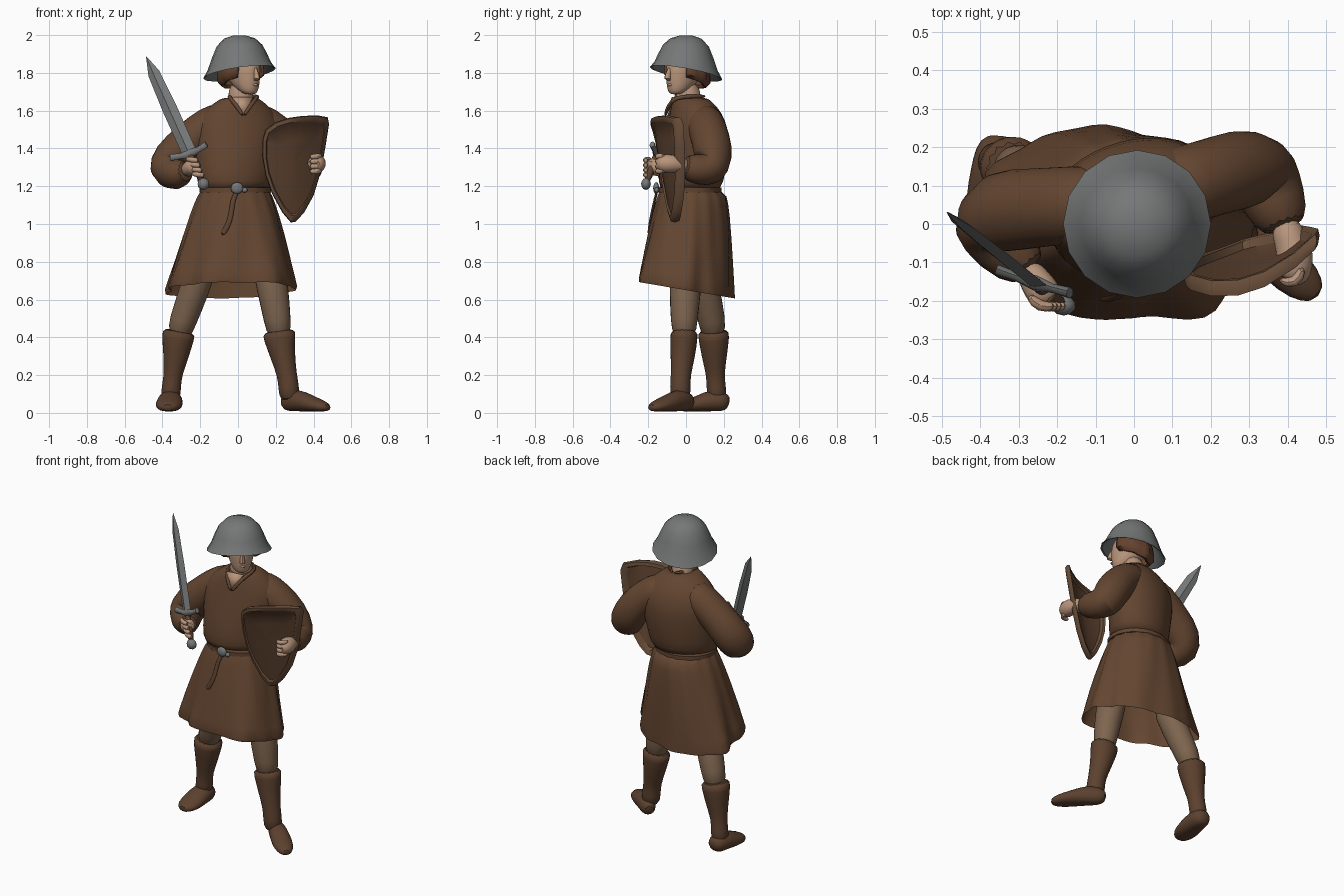
import bpy, bmesh, math
from math import sin, cos, pi, radians
from mathutils import Vector, Matrix

cube = bpy.data.objects.get("Cube")
if cube:
    bpy.data.objects.remove(cube, do_unlink=True)


def material(name, color):
    m = bpy.data.materials.new(name)
    m.use_nodes = True
    m.diffuse_color = (*color, 1)
    node = next(n for n in m.node_tree.nodes if n.type == "BSDF_PRINCIPLED")
    node.inputs["Base Color"].default_value = (*color, 1)
    node.inputs["Roughness"].default_value = 0.8
    return m


CLOTH = material("brown cloth", (0.125, 0.06, 0.03))
LEATHER = material("dark leather", (0.108, 0.053, 0.028))
RIM = material("worn rim", (0.145, 0.078, 0.043))
SKIN = material("skin", (0.48, 0.3, 0.2))
HOSE = material("tan hose", (0.21, 0.13, 0.078))
STEEL = material("steel", (0.18, 0.185, 0.185))
HAIR = material("brown hair", (0.13, 0.055, 0.028))


def finish(name, bm, mats, subdiv=0, angle=50):
    bmesh.ops.recalc_face_normals(bm, faces=bm.faces)
    me = bpy.data.meshes.new(name)
    bm.to_mesh(me)
    bm.free()
    for m in mats:
        me.materials.append(m)
    me.polygons.foreach_set("use_smooth", [True] * len(me.polygons))
    me.set_sharp_from_angle(angle=radians(angle))
    ob = bpy.data.objects.new(name, me)
    bpy.context.collection.objects.link(ob)
    if subdiv:
        mod = ob.modifiers.new("smooth", "SUBSURF")
        mod.levels = mod.render_levels = subdiv
    return ob


def skin_rings(name, rings, mats, caps=(True, True), closed=True, subdiv=0, angle=50, rule=None):
    """Join rings of points into a surface; rule picks a material per band."""
    bm = bmesh.new()
    vs = [[bm.verts.new(p) for p in r] for r in rings]
    n = len(rings[0])
    for k in range(len(vs) - 1):
        for i in range(n if closed else n - 1):
            j = (i + 1) % n
            f = bm.faces.new((vs[k][i], vs[k][j], vs[k + 1][j], vs[k + 1][i]))
            f.material_index = rule(k) if rule else 0
    for use, ring in zip(caps, (vs[0], vs[-1])):
        if use:
            bm.faces.new(ring)
    return finish(name, bm, mats, subdiv, angle)


def ellipse(z, cx, cy, rx, ry, n, skew=0):
    return [Vector((cx + rx * cos(a), cy + ry * sin(a) + skew * rx * cos(a), z))
            for a in (2 * pi * i / n for i in range(n))]


def tube(name, pts, mat, n=10, ref=(1, 0, 0), subdiv=1, floor=None, angle=60):
    """Sweep an elliptical section; each point is x, y, z, radius[, second radius]."""
    c = [Vector(p[:3]) for p in pts]
    grow = 1.05 if subdiv else 1
    rings = []
    for k, p in enumerate(pts):
        t = (c[min(k + 1, len(c) - 1)] - c[max(k - 1, 0)]).normalized()
        u = Vector(ref)
        u = (u - t * u.dot(t)).normalized()
        v = t.cross(u)
        ring = [c[k] + grow * (u * p[3] * cos(a) + v * p[-1] * sin(a))
                for a in (2 * pi * i / n for i in range(n))]
        if floor is not None:
            for q in ring:
                q.z = max(q.z, floor)
        rings.append(ring)
    return skin_rings(name, rings, [mat], subdiv=subdiv, angle=angle)


def ball(name, center, size, mat):
    bm = bmesh.new()
    bmesh.ops.create_icosphere(bm, subdivisions=2, radius=1)
    bmesh.ops.transform(bm, verts=bm.verts,
                        matrix=Matrix.Translation(center) @ Matrix.Diagonal((*size, 1)))
    return finish(name, bm, [mat])


# Tunic top, bloused over the belt
torso = [(1.17, -.015, .02, .175, .155), (1.215, -.015, .025, .208, .172), (1.33, -.01, .04, .215, .178),
         (1.46, 0, .058, .24, .17), (1.55, 0, .058, .225, .15), (1.615, .005, .045, .17, .125),
         (1.655, .01, .03, .115, .098), (1.67, .01, .025, .095, .085)]
skin_rings("tunic_top", [ellipse(*r, 20, .15) for r in torso], [CLOTH], subdiv=1)

# Skirt: swung along one diagonal, fuller at the back, folds deepen toward a tilted hem
skirt = []
for t in (0, .06, .14, .25, .45, .65, .85, .96, 1):
    flare = t ** .75 if t < .97 else .94
    ring = []
    for i in range(64):
        a = 2 * pi * i / 64
        back = sin(a) > 0
        fold = 1 + .05 * t * sin(7 * a + 2 * t) + .025 * t * sin(12 * a + 1) + .02 * sin(16 * a) * (1 - t)
        swing = 1 + t * (.065 - .09 * sin(2 * a)) * abs(sin(2 * a))
        depth = .155 + (.09 * t ** .3 if back else .095 * flare)
        x = -.015 - .025 * t + (.175 + .16 * flare) * fold * swing * cos(a)
        y = .02 - .02 * t + depth * (1 + (fold - 1) * .7) * swing * sin(a)
        ring.append((x, y, 1.18 - t * (.53 + .17 * y)))
    skirt.append(ring)
skin_rings("tunic_skirt", skirt, [CLOTH], caps=(True, False))

# Belt, buckle and hanging strap
belt = [(1.165, .175, .155), (1.168, .19, .167), (1.192, .19, .167), (1.197, .175, .155)]
skin_rings("belt", [ellipse(z, -.015, .02, rx, ry, 28) for z, rx, ry in belt], [CLOTH])
ball("buckle", (-.005, -.158, 1.19), (.034, .016, .032), STEEL)
ball("buckle_pin", (.035, -.155, 1.18), (.016, .012, .014), STEEL)
tube("belt_strap", [(0, -.152, 1.18, .014, .008), (-.03, -.165, 1.13, .015, .008), (-.035, -.185, 1.04, .015, .008),
                    (-.06, -.195, .98, .016, .008), (-.085, -.198, .94, .018, .008)], LEATHER, n=6)

# Neck opening and collar
tube("neck", [(.01, .03, 1.56, .07), (.012, .015, 1.65, .066), (.02, .0, 1.76, .064)], SKIN, n=12)
bm = bmesh.new()
vs = [bm.verts.new(p) for p in [(-.03, -.075, 1.672), (.08, -.06, 1.672), (.03, -.112, 1.58)]]
bm.faces.new(vs)
opening = finish("neck_opening", bm, [SKIN])
opening.modifiers.new("thickness", "SOLIDIFY").thickness = .009
for side, x in (("right", -.045), ("left", .1)):
    tube(side + "_collar", [(.03, -.112, 1.57, .011), ((x + .03) / 2, -.094, 1.625, .013),
                            (x, -.058, 1.672, .013), (x * 1.1, .03, 1.676, .012),
                            (.02, .11, 1.676, .012)], CLOTH, n=6)

# Head, turned toward the shield side
TURN = Matrix.Translation((.018, 0, 0)) @ Matrix.Rotation(radians(40), 4, "Z")
head = [(1.685, 0, -.075, .028, .025), (1.705, 0, -.058, .052, .055), (1.745, 0, -.03, .07, .09),
        (1.79, 0, -.015, .08, .108), (1.84, 0, -.01, .084, .112), (1.9, 0, 0, .075, .095)]
skin_rings("head", [[TURN @ p for p in ellipse(*r, 16)] for r in head], [SKIN], subdiv=1)
nose = [(1.825, -.112, .009, .012), (1.785, -.124, .014, .02), (1.77, -.128, .016, .018), (1.76, -.115, .012, .012)]
skin_rings("nose", [[TURN @ p for p in ellipse(z, 0, y, rx, ry, 8)] for z, y, rx, ry in nose], [SKIN])
ball("lips", TURN @ Vector((0, -.107, 1.737)), (.02, .016, .008), SKIN)

# Hair wraps the back and sides, open at the face
hair = []
for z, r in ((1.72, .085), (1.715, .1), (1.74, .122), (1.78, .122), (1.82, .117), (1.89, .1)):
    ring = []
    for i in range(19):
        a = radians(-42 + 264 * i / 18)
        lift = max(0, .06 - .35 * (sin(a) + .67) * .1) * (1.9 - z) / .18
        wave = 1 + .05 * sin(i * 2.1)
        ring.append(TURN @ Vector((r * wave * cos(a), .005 + r * wave * sin(a), z + lift)))
    hair.append(ring)
hair_ob = skin_rings("hair", hair, [HAIR], caps=(False, False), closed=False)
hair_ob.modifiers.new("thickness", "SOLIDIFY").thickness = .015

# Flared helmet, rim tilted up at the face
helmet = []
for r, z in ((.09, 1.92), (.14, 1.86), (.182, 1.8), (.192, 1.797), (.168, 1.835), (.146, 1.89),
             (.122, 1.943), (.083, 1.982), (.03, 1.999)):
    k = (2 - z) / .2
    helmet.append([(.008 + p.x, p.y, z + k * (.14 * p.x - .17 * p.y)) for p in ellipse(z, 0, 0, r, r, 16)])
skin_rings("helmet", helmet, [STEEL], angle=40)

# Sleeves
tube("right_sleeve", [(-.06, .05, 1.555, .1), (-.15, .05, 1.525, .1), (-.25, .042, 1.445, .1), (-.352, .035, 1.345, .11),
                      (-.38, .005, 1.28, .103), (-.335, -.065, 1.255, .085), (-.262, -.128, 1.285, .057)], CLOTH, 14)
tube("left_sleeve", [(.06, .085, 1.555, .1), (.15, .105, 1.525, .1), (.235, .132, 1.45, .1), (.305, .148, 1.35, .104),
                     (.33, .135, 1.285, .1), (.365, .06, 1.285, .082), (.395, -.02, 1.31, .062)], CLOTH, 14)

# Hands with curled fingers
tube("right_hand", [(-.28, -.11, 1.28, .036), (-.255, -.15, 1.295, .042), (-.235, -.18, 1.305, .047),
                    (-.215, -.2, 1.305, .036)], SKIN, ref=(0, 0, 1))
tube("left_hand", [(.39, .01, 1.31, .04), (.405, -.04, 1.315, .042), (.42, -.08, 1.32, .05),
                   (.415, -.125, 1.32, .05), (.4, -.15, 1.32, .035)], SKIN)
for i in range(4):
    d = i * .026
    tube("right_finger", [(-.275 + d * .4, -.185, 1.345 - d, .015), (-.245 + d * .4, -.218, 1.34 - d, .017),
                          (-.205 + d * .4, -.213, 1.335 - d, .015)], SKIN, n=6, ref=(0, 0, 1))
    tube("left_finger", [(.44, -.11, 1.36 - d, .017), (.42, -.16, 1.358 - d, .017),
                         (.375, -.145, 1.355 - d, .014)], SKIN, n=6, ref=(0, 0, 1))

# Sword
TIP, POMMEL = Vector((-.485, .03, 1.885)), Vector((-.183, -.212, 1.212))
AXIS = TIP - POMMEL
GUARD = Vector((.095, -.03, .035))


def along(f, *r):
    return (*(POMMEL + AXIS * f), *r)


tube("blade", [along(.25, .04, .015), along(.6, .041, .014), along(.87, .033, .011), along(1, .002, .002)],
     STEEL, n=4, ref=GUARD, subdiv=0, angle=20)
tube("grip", [along(0, .018), along(.12, .022), along(.25, .02)], LEATHER, n=8)
mid = POMMEL + AXIS * .24
tube("cross_guard", [(*(mid + GUARD * s + AXIS * .02 * s * s), w, w * .8) for s, w in
                     ((-1, .018), (-.5, .015), (0, .026), (.5, .015), (1, .018))], STEEL, n=6, ref=AXIS, subdiv=0)
ball("pommel", POMMEL, (.032, .026, .032), STEEL)

# Shield: panel curved side to side and leaning forward, with raised rim
outline = [(.145, 1.5), (.2, 1.54), (.27, 1.562), (.34, 1.572), (.42, 1.575), (.475, 1.565), (.482, 1.53),
           (.465, 1.42), (.44, 1.28), (.4, 1.15), (.35, 1.06), (.305, 1.012), (.28, 1.008), (.235, 1.06),
           (.18, 1.16), (.145, 1.26), (.128, 1.36), (.13, 1.45)]
bands = [(.02, 0), (.5, 0), (.86, 0), (.89, -.02), (.98, -.02), (1, 0), (.98, .02), (.89, .022),
         (.86, .012), (.5, .012), (.02, .012)]
rings = []
for s, out in bands:
    ring = []
    for px, pz in outline:
        x, z = .3 + s * (px - .3), 1.33 + s * (pz - 1.33)
        ring.append((x, -.16 + .33 * (x - .3) + 1.9 * (x - .3) ** 2 + .19 * (1.57 - z) - out, z))
    rings.append(ring)
skin_rings("shield", rings, [LEATHER, RIM], rule=lambda k: int(2 <= k <= 7))

# Legs, boots and feet
legs = {"right": ([(-.17, .06, .85, .085), (-.23, .1, .65, .078), (-.295, .14, .48, .072), (-.315, .145, .4, .06)],
                  [(-.31, .145, .44, .088, .084), (-.318, .147, .4, .084, .08), (-.328, .15, .3, .066),
                   (-.345, .155, .2, .046), (-.352, .16, .14, .05), (-.36, .165, .06, .052)],
                  Vector((-.352, .23, 0)), Vector((-.372, -.04, 0)), 1.25),
        "left": ([(.15, .01, .85, .09), (.185, -.005, .65, .083), (.21, -.01, .48, .07), (.22, -.01, .4, .06)],
                 [(.215, -.01, .44, .088, .074), (.22, -.01, .4, .083, .07), (.237, -.017, .3, .064),
                  (.26, -.028, .2, .05), (.268, -.03, .14, .054), (.275, -.03, .06, .052)],
                 Vector((.238, .03, 0)), Vector((.48, -.188, 0)), 1.05)}
for side, (leg, boot, heel, toe, wide) in legs.items():
    tube(side + "_leg", leg, HOSE, n=12)
    tube(side + "_boot", boot, LEATHER, n=14)
    across = (toe - heel).cross(Vector((0, 0, 1)))
    foot = [(*(heel.lerp(toe, f).to_2d()), z, ru * wide, rv) for f, z, ru, rv in
            ((0, .05, .026, .03), (.12, .06, .046, .055), (.35, .065, .052, .06), (.6, .047, .058, .045),
             (.85, .034, .052, .032), (1, .025, .022, .018))]
    tube(side + "_foot", foot, LEATHER, n=12, ref=across, floor=.008)
